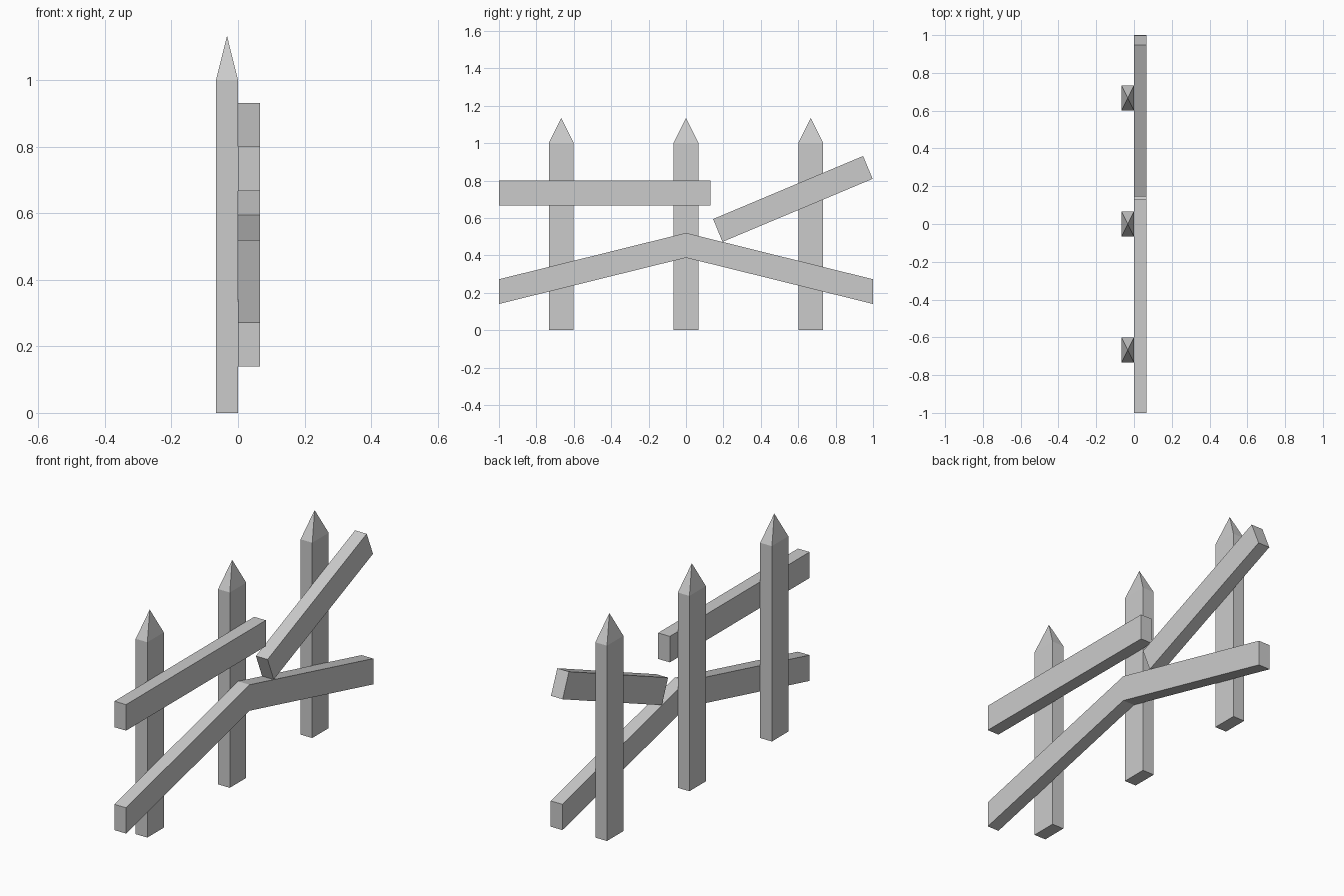
import bpy
import bmesh

if "Cube" in bpy.data.objects:
    bpy.data.objects.remove(bpy.data.objects["Cube"])

T = 0.066   # thickness of posts and rails along x
W = 0.133   # width of a post


def finish(name, bm):
    bmesh.ops.recalc_face_normals(bm, faces=bm.faces[:])
    mesh = bpy.data.meshes.new(name)
    bm.to_mesh(mesh)
    bm.free()
    obj = bpy.data.objects.new(name, mesh)
    bpy.context.collection.objects.link(obj)
    return obj


def rail(name, outline):
    """Plank: a y-z outline extruded along x, nailed to the +x side of the posts."""
    bm = bmesh.new()
    face = bm.faces.new([bm.verts.new((0, y, z)) for y, z in outline])
    ext = bmesh.ops.extrude_face_region(bm, geom=[face], use_keep_orig=True)
    verts = [v for v in ext["geom"] if isinstance(v, bmesh.types.BMVert)]
    bmesh.ops.translate(bm, verts=verts, vec=(T, 0, 0))
    return finish(name, bm)


def post(name, y):
    """Square post with a four-sided pointed top."""
    bm = bmesh.new()
    corners = [(-T, y - W / 2), (0, y - W / 2), (0, y + W / 2), (-T, y + W / 2)]
    low = [bm.verts.new((a, b, 0)) for a, b in corners]
    high = [bm.verts.new((a, b, 1)) for a, b in corners]
    tip = bm.verts.new((-T / 2, y, 1.133))
    bm.faces.new(low)
    for i in range(4):
        j = (i + 1) % 4
        bm.faces.new((low[i], low[j], high[j], high[i]))
        bm.faces.new((high[i], high[j], tip))
    return finish(name, bm)


# Three pointed posts
for label, y in (("front", -0.667), ("middle", 0), ("back", 0.667)):
    post(label + "_post", y)

# Bent lower rail, straight upper rail, and the slipped upper rail
rail("lower_rail", [(-1, 0.14), (0, 0.387), (1, 0.14),
                    (1, 0.272), (0, 0.52), (-1, 0.272)])
rail("upper_rail", [(-1, 0.667), (0.131, 0.667), (0.131, 0.8), (-1, 0.8)])
rail("slipped_rail", [(0.195, 0.472), (0.998, 0.809), (0.947, 0.931), (0.145, 0.594)])
